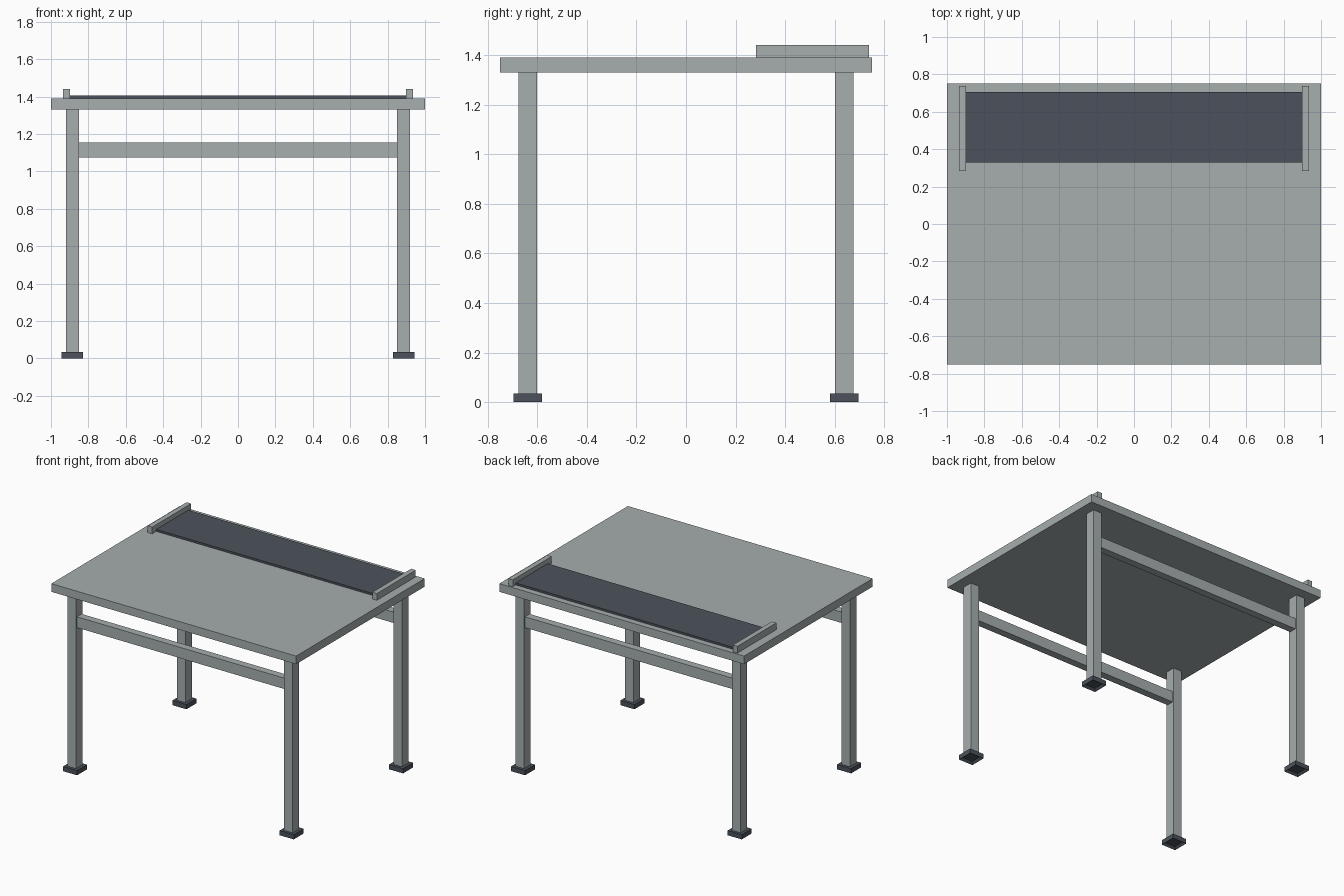
import bpy
import bmesh

default = bpy.data.objects.get("Cube")
if default:
    bpy.data.objects.remove(default, do_unlink=True)


def make_material(name, color):
    mat = bpy.data.materials.new(name)
    mat.use_nodes = True
    mat.diffuse_color = (*color, 1)
    mat.node_tree.nodes["Principled BSDF"].inputs["Base Color"].default_value = (*color, 1)
    return mat


grey = make_material("grey_paint", (0.385, 0.425, 0.425))
dark = make_material("dark_slate", (0.072, 0.086, 0.106))


def box(name, low, high, mat, recess=None):
    """Box between two corners; recess = (rim, depth) hollows the underside."""
    bm = bmesh.new()
    bmesh.ops.create_cube(bm, size=1)
    for v in bm.verts:
        v.co = [lo if c < 0 else hi for c, lo, hi in zip(v.co, low, high)]
    bm.normal_update()
    if recess:
        bottom = [f for f in bm.faces if f.normal.z < -0.9]
        bmesh.ops.inset_region(bm, faces=bottom, thickness=recess[0])
        bmesh.ops.translate(bm, verts=bottom[0].verts, vec=(0, 0, recess[1]))
    mesh = bpy.data.meshes.new(name)
    bm.to_mesh(mesh)
    bm.free()
    mesh.materials.append(mat)
    obj = bpy.data.objects.new(name, mesh)
    bpy.context.collection.objects.link(obj)
    return obj


def centred_box(name, x, y, width, depth, z0, z1, mat, recess=None):
    return box(name, (x - width / 2, y - depth / 2, z0),
               (x + width / 2, y + depth / 2, z1), mat, recess)


# Table top and the dark inlay panel along the back
box("table_top", (-1, -0.75, 1.33), (1, 0.75, 1.39), grey)
box("back_panel", (-0.9, 0.33, 1.39), (0.9, 0.705, 1.405), dark)

LEG_X, LEG_Y = 0.885, 0.638

for sx, side in ((1, "left"), (-1, "right")):
    # Raised bar at each end of the panel
    centred_box(f"{side}_end_bar", sx * 0.9175, 0.51, 0.037, 0.454, 1.39, 1.44, grey)
    # Legs on hollow feet
    for sy, end in ((-1, "front"), (1, "back")):
        x, y = sx * LEG_X, sy * LEG_Y
        centred_box(f"{end}_{side}_leg", x, y, 0.07, 0.075, 0.03, 1.33, grey)
        centred_box(f"{end}_{side}_foot", x, y, 0.115, 0.115, 0, 0.035, dark, (0.022, 0.015))

# Long rails between the legs
for sy, end in ((-1, "front"), (1, "back")):
    centred_box(f"{end}_rail", 0, sy * LEG_Y, 1.70, 0.055, 1.073, 1.153, grey)
